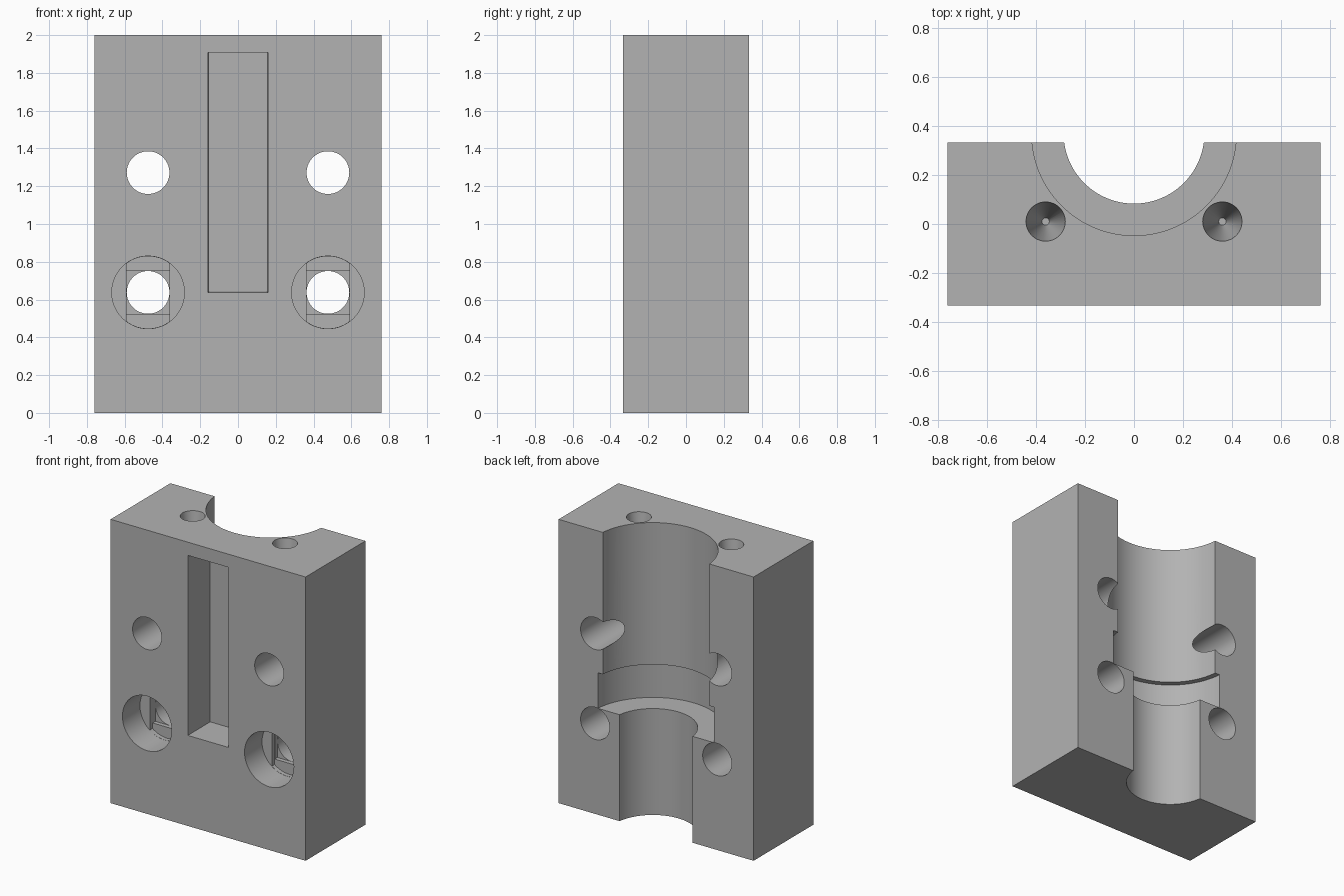
import bpy, bmesh, math
from mathutils import Matrix, Vector

cube = bpy.data.objects.get("Cube")
if cube:
    bpy.data.objects.remove(cube, do_unlink=True)

W, D, H = 0.76, 0.333, 2.0          # half width, half depth, height

grey = bpy.data.materials.new("plain_grey")
grey.use_nodes = True
colour = (0.45, 0.45, 0.45, 1)
grey.diffuse_color = colour
grey.node_tree.nodes["Principled BSDF"].inputs["Base Color"].default_value = colour


def finish(name, bm):
    bmesh.ops.recalc_face_normals(bm, faces=bm.faces)
    mesh = bpy.data.meshes.new(name)
    bm.to_mesh(mesh)
    bm.free()
    mesh.materials.append(grey)
    obj = bpy.data.objects.new(name, mesh)
    bpy.context.collection.objects.link(obj)
    return obj


def box(name, lo, hi, taper=0.0):
    """Box between two corners; taper narrows the sides and floor at its back."""
    bm = bmesh.new()
    bmesh.ops.create_cube(bm, size=1)
    lo, hi = Vector(lo), Vector(hi)
    for v in bm.verts:
        back, low, right = v.co.y > 0, v.co.z < 0, v.co.x > 0
        v.co = Vector([l + (c + 0.5) * (h - l) for l, c, h in zip(lo, v.co, hi)])
        if back:
            v.co.x += -taper if right else taper
            v.co.z += taper if low else 0
    return finish(name, bm)


def lathe(name, profile, centre, along_y=False, clamp=None, segments=96):
    """Solid of revolution from (radius, position) pairs, optionally cut flat in x."""
    bm = bmesh.new()
    rings = []
    for r, t in profile:
        ring = []
        for i in range(segments):
            a = 2 * math.pi * i / segments
            x = r * math.cos(a)
            if clamp:
                x = max(-clamp, min(clamp, x))
            ring.append(bm.verts.new((x, r * math.sin(a), t)))
        rings.append(ring)
    for a, b in zip(rings, rings[1:]):
        for i in range(segments):
            j = (i + 1) % segments
            bm.faces.new((a[i], a[j], b[j], b[i]))
    bm.faces.new(rings[0])
    bm.faces.new(rings[-1])
    turn = Matrix.Rotation(-math.pi / 2, 4, 'X') if along_y else Matrix()
    bm.transform(Matrix.Translation(centre) @ turn)
    return finish(name, bm)


block = box("clamp_block", (-W, -D, 0), (W, D, H))
cutters = []

# Stepped half bore with a relief groove above the ledge
small, large, groove, ledge, groove_top = 0.287, 0.417, 0.455, 0.75, 1.0
cutters.append(lathe("bore_cutter", [
    (small, -0.1), (small, ledge), (groove, ledge), (groove, groove_top),
    (large, groove_top), (large, H + 0.1)], (0, 0.37, 0), segments=128))

# Long pocket in the front
cutters.append(box("pocket_cutter", (-0.158, -D - 0.002, 0.638),
                   (0.158, -0.09, 1.907), taper=0.004))

# Bolt holes, counterbores with stepped bridges, and tapered screw holes
hole, head, seat, step = 0.113, 0.192, -0.138, 0.03
for side in (-1, 1):
    x = side * 0.476
    cutters.append(lathe("upper_hole_cutter", [(hole, -0.5), (hole, 0.5)],
                         (x, 0, 1.272), True))
    low = 0.638
    cutters.append(lathe("lower_hole_cutter", [
        (head, -0.5), (head, seat), (hole, seat), (hole, 0.5)], (x, 0, low), True))
    cutters.append(lathe("bridge_slot_cutter", [(head - 0.001, seat - 0.05),
                         (head - 0.001, seat + step)], (x, 0, low), True, clamp=0.114))
    s = hole + 0.0005
    cutters.append(box("bridge_square_cutter", (x - s, seat - 0.04, low - s),
                       (x + s, seat + 2 * step, low + s)))
    cutters.append(lathe("screw_hole_cutter", [(0.015, H - 0.5), (0.08, H),
                         (0.08, H + 0.05)], (side * 0.36, 0.01, 0), segments=48))

# Cut everything out of the block
bpy.context.view_layer.objects.active = block
for cutter in cutters:
    mod = block.modifiers.new(cutter.name, 'BOOLEAN')
    mod.operation = 'DIFFERENCE'
    mod.solver = 'EXACT'
    mod.object = cutter
    bpy.ops.object.modifier_apply(modifier=mod.name)
    bpy.data.objects.remove(cutter, do_unlink=True)

# Smooth round walls, sharp edges
for obj in bpy.context.selected_objects:
    obj.select_set(False)
block.select_set(True)
bpy.ops.object.shade_smooth_by_angle(angle=math.radians(25))
